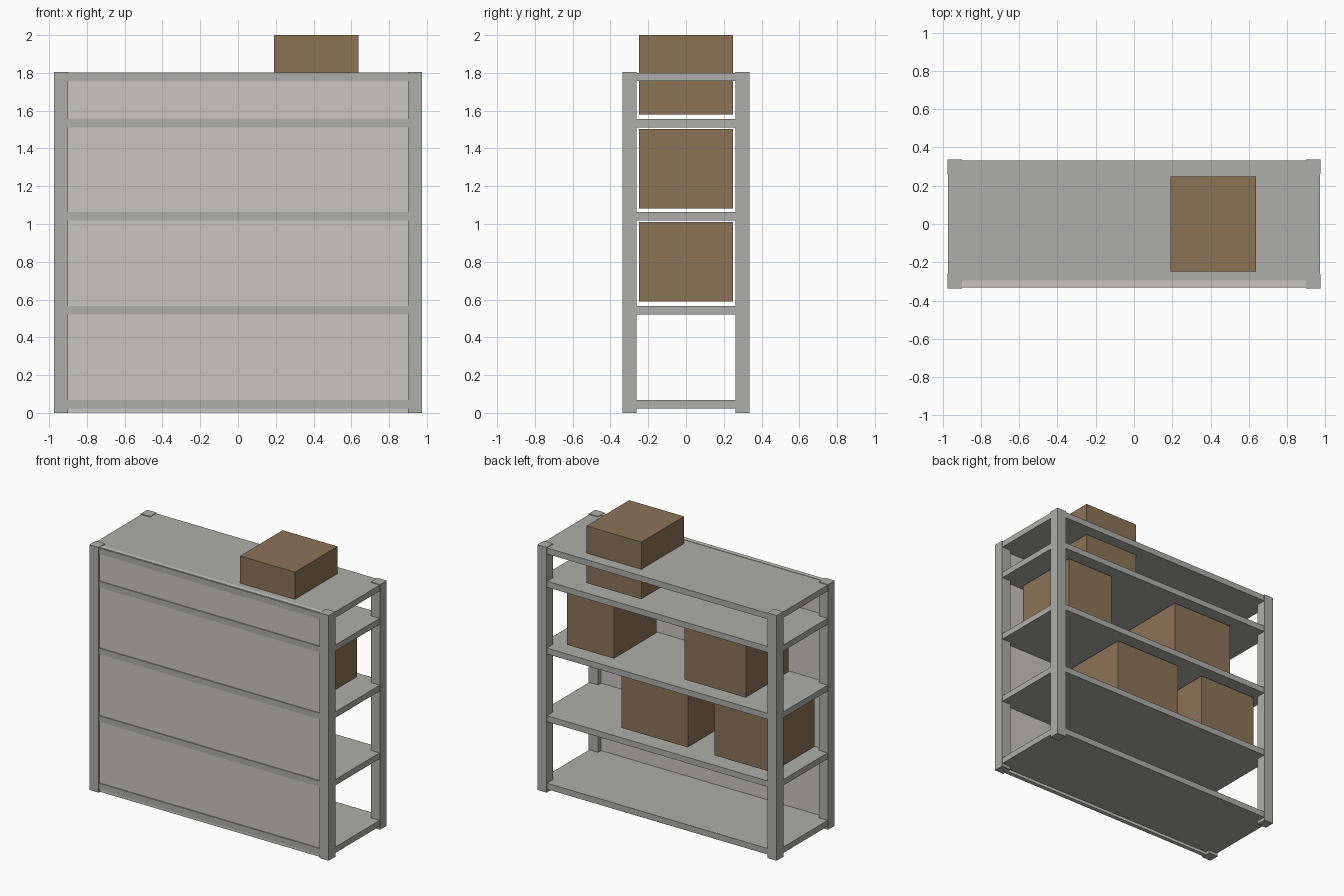
import bpy

if "Cube" in bpy.data.objects:
    bpy.data.objects.remove(bpy.data.objects["Cube"])


def material(name, rgb):
    m = bpy.data.materials.new(name)
    m.diffuse_color = (*rgb, 1.0)
    m.use_nodes = True
    m.node_tree.nodes["Principled BSDF"].inputs["Base Color"].default_value = m.diffuse_color
    return m


STEEL = material("grey steel", (0.42, 0.42, 0.405))
PANEL = material("pale panel", (0.575, 0.568, 0.545))
CARD = material("brown cardboard", (0.264, 0.173, 0.096))


def box(name, x, y, z, mat):
    """Axis-aligned box from (min, max) ranges."""
    bpy.ops.mesh.primitive_cube_add(size=1, location=[sum(r) / 2 for r in (x, y, z)])
    ob = bpy.context.object
    ob.name = name
    ob.scale = [r[1] - r[0] for r in (x, y, z)]
    bpy.ops.object.transform_apply(location=False, rotation=False, scale=True)
    ob.data.materials.append(mat)
    return ob


W, D, H = 0.975, 0.337, 1.805   # half width, half depth, post height
POST = 0.076

# Corner posts
for sx, side in ((-1, "left"), (1, "right")):
    for sy, end in ((-1, "front"), (1, "back")):
        box(f"{end}_{side}_post",
            sorted((sx * W, sx * (W - POST))),
            sorted((sy * D, sy * (D - POST))), (0, H), STEEL)

# Shelf boards, a hair inside the posts
for i, top in enumerate((0.068, 0.565, 1.063, 1.555, 1.80)):
    box(f"shelf_{i + 1}", (-W + 0.004, W - 0.004), (-D + 0.004, D - 0.004),
        (top - 0.044, top), STEEL)

# Closed front panel, set just behind the shelf edges
box("front_panel", (-0.9, 0.9), (-0.326, -0.296), (0.003, 1.803), PANEL)

# Cartons: x range and bottom height
cartons = ((-0.875, -0.405, 0.59), (-0.188, 0.352, 0.59),
           (-0.661, -0.162, 1.083), (0.413, 0.797, 1.083),
           (0.19, 0.637, 1.58))
for i, (x0, x1, z) in enumerate(cartons):
    box(f"carton_{i + 1}", (x0, x1), (-0.248, 0.248), (z, z + 0.42), CARD)
